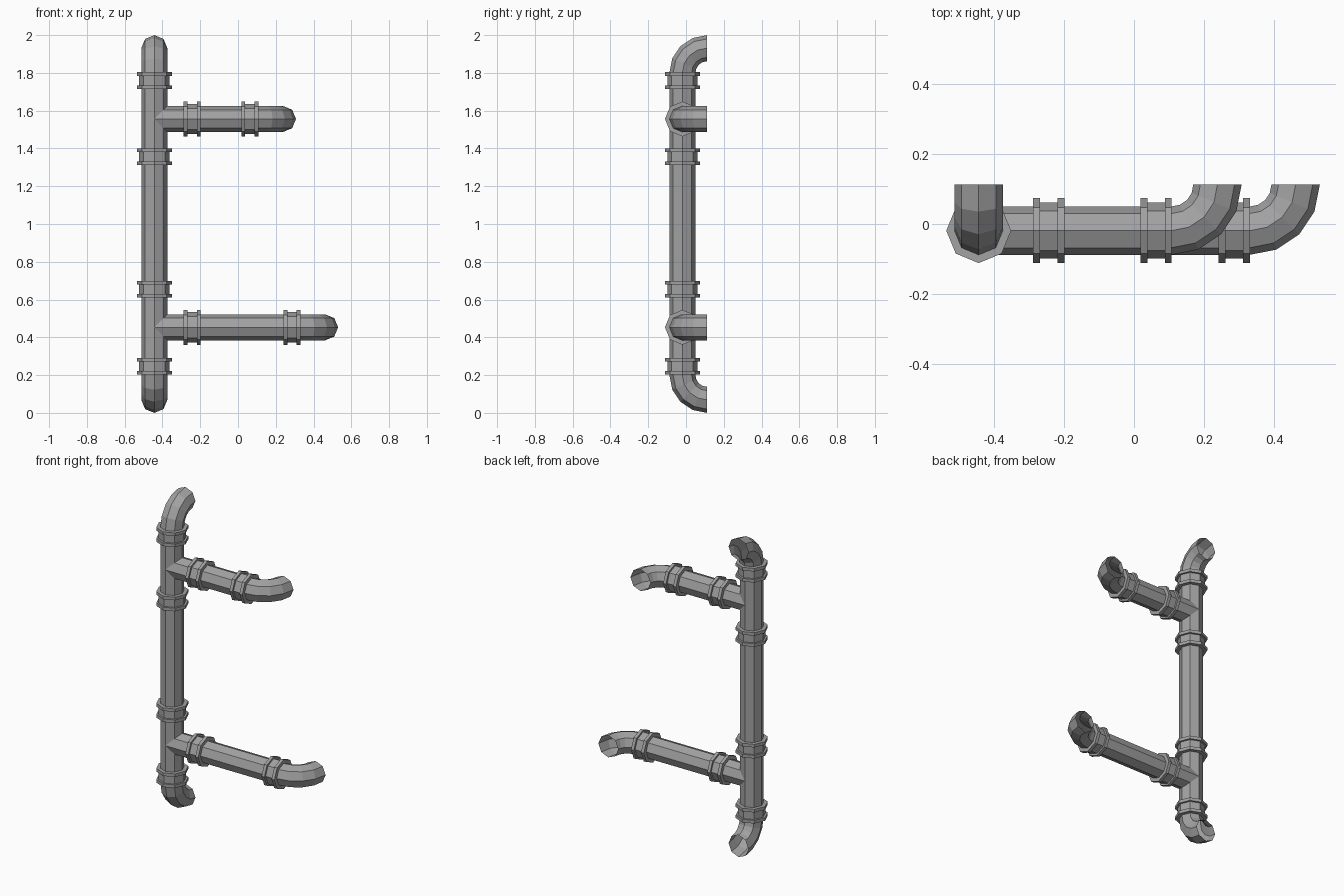
import bpy, bmesh, math
from mathutils import Vector

cube = bpy.data.objects.get("Cube")
if cube:
    bpy.data.objects.remove(cube, do_unlink=True)

SIDES, BEND_STEPS = 8, 4
PIPE_R, SLEEVE_R, FLANGE_R = 0.069, 0.08, 0.0925
BEND_R = 0.131
AX, AY = -0.443, -0.019            # axis of the upright pipe
X, Y, Z = Vector((1, 0, 0)), Vector((0, 1, 0)), Vector((0, 0, 1))

metal = bpy.data.materials.new("pipe grey")
metal.use_nodes = True
grey = (0.36, 0.36, 0.36, 1)
metal.diffuse_color = grey
bsdf = next(n for n in metal.node_tree.nodes if n.type == 'BSDF_PRINCIPLED')
bsdf.inputs["Base Color"].default_value = grey
bsdf.inputs["Roughness"].default_value = 0.7


def loft(name, rings, mitre=None):
    """Skin octagonal rings given as (centre, direction, side axis, radius)."""
    bm = bmesh.new()
    loops = []
    for i, (c, d, side, r) in enumerate(rings):
        up = d.cross(side)
        loop = []
        for k in range(SIDES):
            a = math.tau * k / SIDES
            p = c + side * (r * math.cos(a)) + up * (r * math.sin(a))
            if mitre and i == 0:       # saddle cut where pipes meet
                p += mitre * abs(r * math.sin(a))
            loop.append(bm.verts.new(p))
        loops.append(loop)
    for a, b in zip(loops, loops[1:]):
        for k in range(SIDES):
            n = (k + 1) % SIDES
            bm.faces.new((a[k], a[n], b[n], b[k]))
    mesh = bpy.data.meshes.new(name)
    bm.to_mesh(mesh)
    bm.free()
    mesh.materials.append(metal)
    obj = bpy.data.objects.new(name, mesh)
    bpy.context.collection.objects.link(obj)


def pipe(name, start, end, side, mitre=None):
    d = (end - start).normalized()
    loft(name, [(start, d, side, PIPE_R), (end, d, side, PIPE_R)], mitre)


def elbow(name, start, d, side):
    """Quarter bend from direction d towards the back, open at its end."""
    rings = []
    for i in range(BEND_STEPS + 1):
        a = math.pi / 2 * i / BEND_STEPS
        c = start + d * (BEND_R * math.sin(a)) + Y * (BEND_R * (1 - math.cos(a)))
        rings.append((c, d * math.cos(a) + Y * math.sin(a), side, PIPE_R))
    loft(name, rings)


def coupler(name, c, d, side):
    """Sleeve with a flange at each end."""
    half, inner = 0.0445, 0.025
    profile = [(-half, PIPE_R), (-half, FLANGE_R), (-inner, FLANGE_R), (-inner, SLEEVE_R),
               (inner, SLEEVE_R), (inner, FLANGE_R), (half, FLANGE_R), (half, PIPE_R)]
    loft(name, [(c + d * t, d, side, r) for t, r in profile])


# Upright pipe with bends at both ends
bottom, top = Vector((AX, AY, 0.2)), Vector((AX, AY, 1.8))
pipe("upright_pipe", bottom, top, X)
elbow("top_elbow", top, Z, X)
elbow("bottom_elbow", bottom, -Z, X)
for i, z in enumerate((0.247, 0.655, 1.356, 1.759)):
    coupler(f"upright_coupler_{i + 1}", Vector((AX, AY, z)), Z, X)

# Two side branches, each ending in a bend to the back
for label, z, outer_x in (("upper", 1.556, 0.063), ("lower", 0.453, 0.286)):
    start = Vector((AX, AY, z))
    end = Vector((outer_x + 0.044, AY, z))
    pipe(f"{label}_branch_pipe", start, end, Y, mitre=X)
    elbow(f"{label}_branch_elbow", end, X, Z)
    for part, x in (("inner", -0.243), ("outer", outer_x)):
        coupler(f"{label}_branch_{part}_coupler", Vector((x, AY, z)), X, Y)
